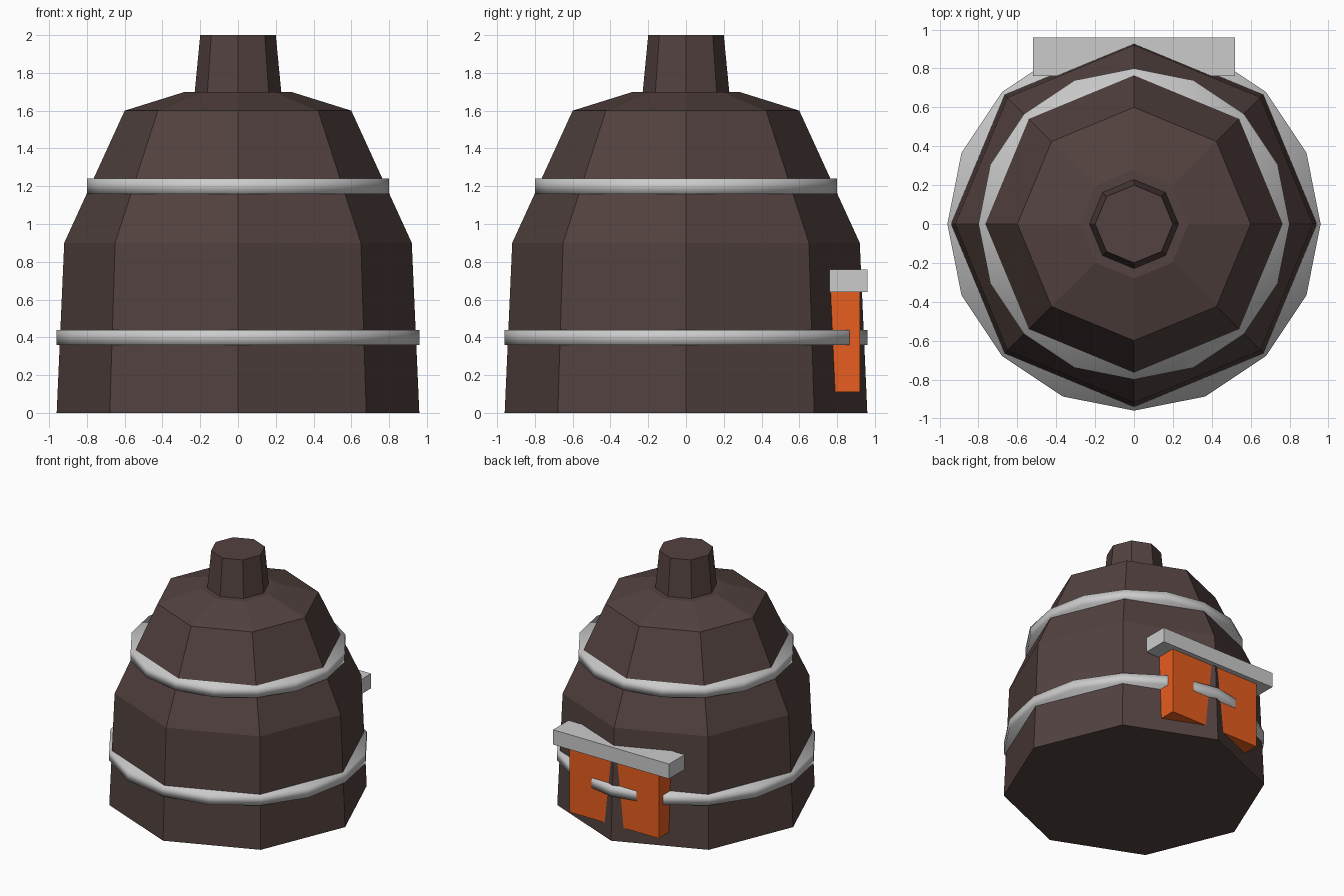
import bpy, bmesh, math

if "Cube" in bpy.data.objects:
    bpy.data.objects.remove(bpy.data.objects["Cube"])


def material(name, color):
    m = bpy.data.materials.new(name)
    m.diffuse_color = (*color, 1)
    m.use_nodes = True
    m.node_tree.nodes["Principled BSDF"].inputs["Base Color"].default_value = m.diffuse_color
    return m


brown = material("dark_brown", (0.085, 0.054, 0.05))
orange = material("glow_orange", (0.8, 0.11, 0.013))


def finish(name, bm, mat=None, smooth=False):
    bmesh.ops.recalc_face_normals(bm, faces=bm.faces)
    for f in bm.faces:
        f.smooth = smooth
    me = bpy.data.meshes.new(name)
    bm.to_mesh(me)
    bm.free()
    if mat:
        me.materials.append(mat)
    ob = bpy.data.objects.new(name, me)
    bpy.context.collection.objects.link(ob)
    return ob


def turned(name, profile, sides, mat=None, smooth=False):
    """Closed solid of revolution from (radius, z) points, first corner on +x."""
    bm = bmesh.new()
    rings = []
    for r, z in profile:
        rings.append([bm.verts.new((r * math.cos(2 * math.pi * i / sides),
                                    r * math.sin(2 * math.pi * i / sides), z))
                      for i in range(sides)])
    for a, b in zip(rings, rings[1:]):
        for i in range(sides):
            j = (i + 1) % sides
            bm.faces.new((a[i], a[j], b[j], b[i]))
    bm.faces.new(rings[0])
    bm.faces.new(rings[-1])
    return finish(name, bm, mat, smooth)


def box(name, lo, hi, mat=None):
    bm = bmesh.new()
    bmesh.ops.create_cube(bm, size=1)
    for v in bm.verts:
        v.co = [(a + b) / 2 + c * (b - a) for a, b, c in zip(lo, hi, v.co)]
    return finish(name, bm, mat)


# Eight-sided domed body and chimney
turned("furnace_body", [(0.96, 0), (0.92, 0.9), (0.6, 1.6), (0.28, 1.7)], 8, brown)
turned("chimney", [(0.23, 1.69), (0.2, 2.0)], 8, brown)

# Metal bands around the body
for name, r, z in (("lower_band", 0.96, 0.4), ("upper_band", 0.8, 1.2)):
    turned(name, [(r, z - 0.04), (r, z + 0.04)], 16, smooth=True)

# Glowing fire opening at the back, split by the body's corner, with its lintel
box("fire_opening", (-0.4, 0.72, 0.11), (0.4, 0.92, 0.66), orange)
box("lintel", (-0.52, 0.76, 0.64), (0.52, 0.96, 0.76))
